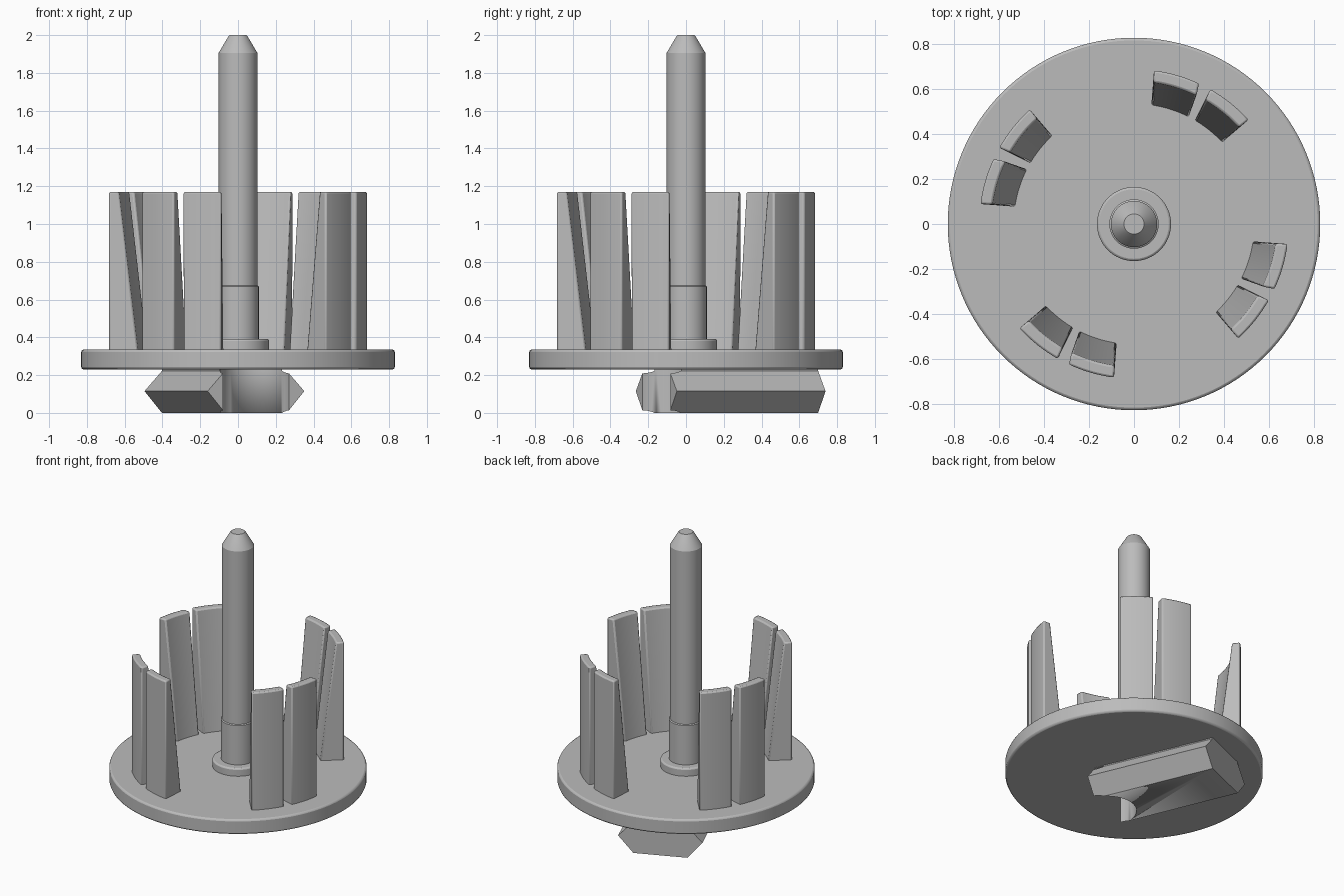
import bpy
import bmesh
from math import radians, sin, cos, pi
from mathutils import Vector

if "Cube" in bpy.data.objects:
    bpy.data.objects.remove(bpy.data.objects["Cube"])

grey = bpy.data.materials.new("matte_grey")
grey.use_nodes = True
GREY = (0.5, 0.5, 0.5, 1)
grey.diffuse_color = GREY
grey.node_tree.nodes["Principled BSDF"].inputs["Base Color"].default_value = GREY


def finish(name, bm, bevel=0.0):
    """Turn a bmesh into a named, smooth shaded object."""
    bmesh.ops.recalc_face_normals(bm, faces=bm.faces)
    mesh = bpy.data.meshes.new(name)
    bm.to_mesh(mesh)
    bm.free()
    mesh.materials.append(grey)
    obj = bpy.data.objects.new(name, mesh)
    bpy.context.collection.objects.link(obj)
    bpy.ops.object.select_all(action="DESELECT")
    obj.select_set(True)
    bpy.context.view_layer.objects.active = obj
    bpy.ops.object.shade_smooth_by_angle(angle=radians(30))
    if bevel:
        mod = obj.modifiers.new("soft_edges", "BEVEL")
        mod.width = bevel
        mod.segments = 2
        mod.limit_method = "ANGLE"
        mod.angle_limit = radians(40)
    return obj


def lathe(name, profile, steps=96, bevel=0.0):
    """Stack of rings (radius, height) capped at both ends."""
    bm = bmesh.new()
    rings = []
    for r, z in profile:
        rings.append([bm.verts.new((r * cos(2 * pi * i / steps), r * sin(2 * pi * i / steps), z))
                      for i in range(steps)])
    for a, b in zip(rings, rings[1:]):
        for i in range(steps):
            j = (i + 1) % steps
            bm.faces.new((a[i], a[j], b[j], b[i]))
    bm.faces.new(rings[0])
    bm.faces.new(rings[-1])
    return finish(name, bm, bevel)


# Flange, collar and shaft
lathe("base_disc", [(0.83, 0.23), (0.83, 0.335)], 128, 0.012)
lathe("shaft_collar", [(0.165, 0.32), (0.165, 0.39)], 64, 0.01)
lathe("shaft", [(0.11, 0.32), (0.11, 0.67), (0.103, 0.675), (0.103, 1.905),
                (0.05, 1.995), (0.045, 2.0)], 64)


def prong(name, inner, outer, turn, steps=8):
    """Curved upright wall whose inner face leans outward to the top."""
    bm = bmesh.new()
    columns = []
    for i in range(steps + 1):
        f = i / steps
        a_in, a_out = (radians(turn + s[0] + (s[1] - s[0]) * f) for s in (inner, outer))
        corners = [(0.535, a_in, 0.325), (0.69, a_out, 0.325),
                   (0.69, a_out, 1.17), (0.637, (a_in + a_out) / 2, 1.17)]
        columns.append([bm.verts.new((r * cos(a), r * sin(a), z)) for r, a, z in corners])
    for a, b in zip(columns, columns[1:]):
        for k in range(4):
            m = (k + 1) % 4
            bm.faces.new((a[k], a[m], b[m], b[k]))
    bm.faces.new(columns[0])
    bm.faces.new(columns[-1])
    return finish(name, bm, 0.009)


# Four pairs of prongs
for n in range(4):
    prong(f"prong_a_{n + 1}", (62.9, 81.7), (65.2, 82.6), 90 * n)
    prong(f"prong_b_{n + 1}", (42.8, 59.6), (42.3, 60.5), 90 * n)

# Drive key under the disc: hexagonal bar with a round notch in one end
along = Vector((cos(radians(113)), sin(radians(113)), 0))
across = Vector((along.y, -along.x, 0))
end_mid = Vector((0.095, -0.157, 0))
section = [(-0.178, 0), (0.178, 0), (0.278, 0.115), (0.178, 0.222), (0.178, 0.24),
           (-0.178, 0.24), (-0.178, 0.222), (-0.278, 0.115)]
bm = bmesh.new()
ends = []
for dist in (0, 0.855):
    ends.append([bm.verts.new(end_mid + along * dist + across * w + Vector((0, 0, z)))
                 for w, z in section])
for k in range(len(section)):
    m = (k + 1) % len(section)
    bm.faces.new((ends[0][k], ends[0][m], ends[1][m], ends[1][k]))
for end in ends:
    bm.faces.new(end)
key = finish("drive_key", bm)

cutter = lathe("notch_cutter", [(0.19, -0.1), (0.19, 0.229)], 48)
cutter.location = end_mid
cutter.hide_render = True
cut = key.modifiers.new("notch", "BOOLEAN")
cut.operation = "DIFFERENCE"
cut.solver = "EXACT"
cut.object = cutter
bpy.context.view_layer.objects.active = key
bpy.context.view_layer.update()
bpy.ops.object.modifier_apply(modifier=cut.name)
bpy.data.objects.remove(cutter)
